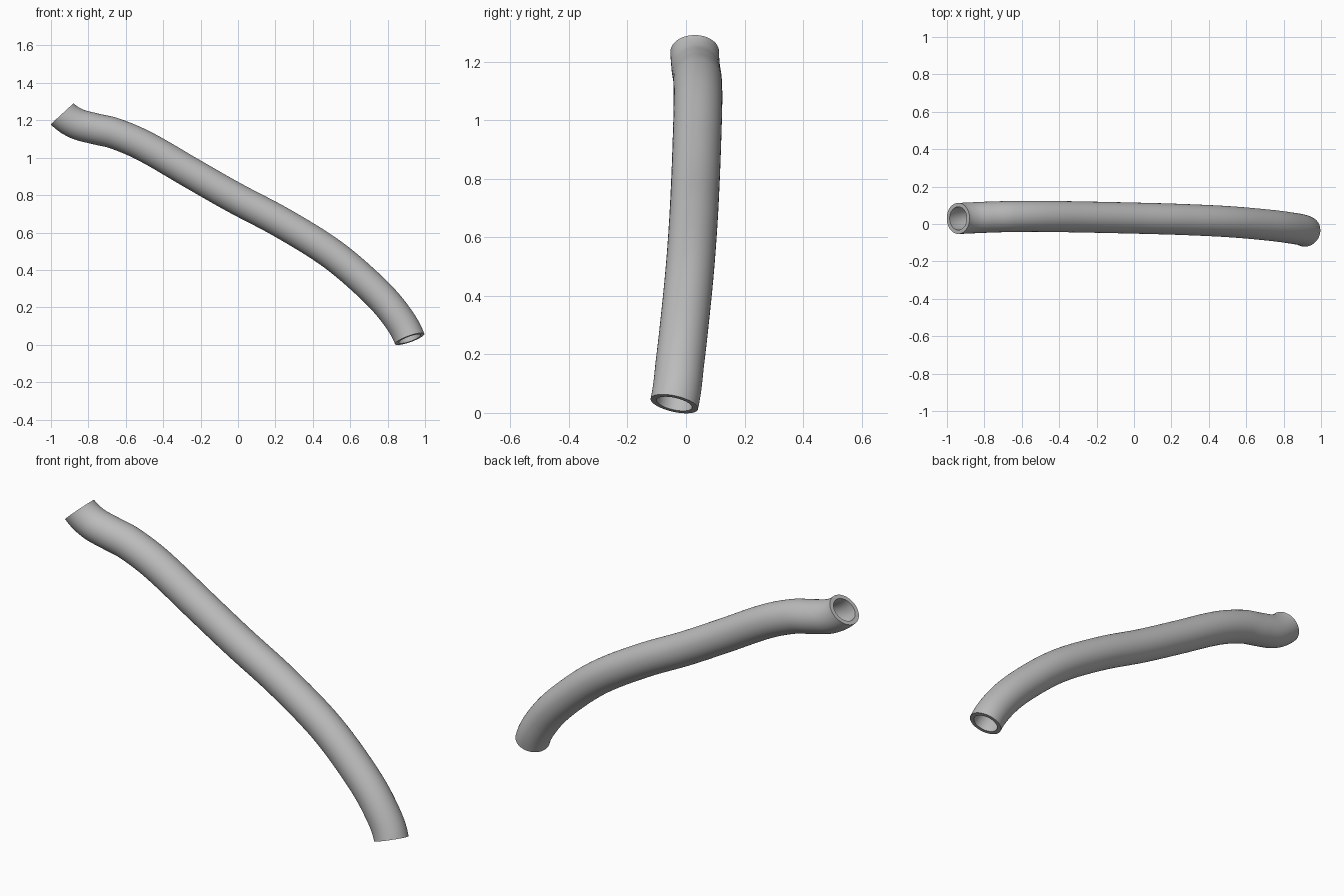
import bpy, bmesh, math
from mathutils import Vector
from mathutils.geometry import interpolate_bezier

cube = bpy.data.objects.get("Cube")
if cube:
    bpy.data.objects.remove(cube, do_unlink=True)

OUTER, INNER, SIDES, STEPS = 0.083, 0.062, 48, 8

# Centre line of the hose, from the upper end to the lower end
path = [Vector(p) for p in (
    (-0.94, 0.03, 1.235), (-0.865, 0.033, 1.183), (-0.77, 0.037, 1.156),
    (-0.66, 0.04, 1.13), (-0.5, 0.041, 1.062), (-0.25, 0.037, 0.918),
    (-0.02, 0.032, 0.787), (0.235, 0.025, 0.652), (0.497, 0.013, 0.489),
    (0.7, -0.004, 0.318), (0.83, -0.02, 0.178), (0.918, -0.04, 0.031))]
start_dir = Vector((0.68, 0, -0.74)).normalized()
end_dir = Vector((0.33, -0.21, -0.92)).normalized()

# Direction of the hose at each path point
dirs = [start_dir]
dirs += [(c - a).normalized() for a, c in zip(path, path[2:])]
dirs.append(end_dir)

# Smooth centre line through the path points
centres = [path[0]]
for a, b, da, db in zip(path, path[1:], dirs, dirs[1:]):
    reach = (b - a).length / 3
    centres += interpolate_bezier(a, a + da * reach, b - db * reach, b, STEPS + 1)[1:]
last = len(centres) - 1

bm = bmesh.new()


def ring(i, radius):
    if i == 0:
        t = start_dir
    elif i == last:
        t = end_dir
    else:
        t = (centres[i + 1] - centres[i - 1]).normalized()
    u = Vector((0, 1, 0)).cross(t).normalized()
    v = t.cross(u)
    angles = [math.tau * k / SIDES for k in range(SIDES)]
    return [bm.verts.new(centres[i] + radius * (u * math.cos(w) + v * math.sin(w)))
            for w in angles]


# Outer wall forward, inner wall back, joined by a flat rim at each end
rings = [ring(i, OUTER) for i in range(last + 1)]
rings += [ring(i, INNER) for i in range(last, -1, -1)]
for r, s in zip(rings, rings[1:] + rings[:1]):
    for k in range(SIDES):
        n = (k + 1) % SIDES
        bm.faces.new((r[k], r[n], s[n], s[k]))
bmesh.ops.recalc_face_normals(bm, faces=bm.faces)

mesh = bpy.data.meshes.new("hose")
bm.to_mesh(mesh)
bm.free()
hose = bpy.data.objects.new("hose", mesh)
bpy.context.collection.objects.link(hose)

# Plain grey material
grey = bpy.data.materials.new("grey")
grey.use_nodes = True
colour = (0.5, 0.5, 0.5, 1)
grey.diffuse_color = colour
grey.node_tree.nodes["Principled BSDF"].inputs["Base Color"].default_value = colour
mesh.materials.append(grey)

# Smooth walls with crisp rims
bpy.ops.object.select_all(action='DESELECT')
hose.select_set(True)
bpy.context.view_layer.objects.active = hose
bpy.ops.object.shade_smooth_by_angle(angle=math.radians(40))
